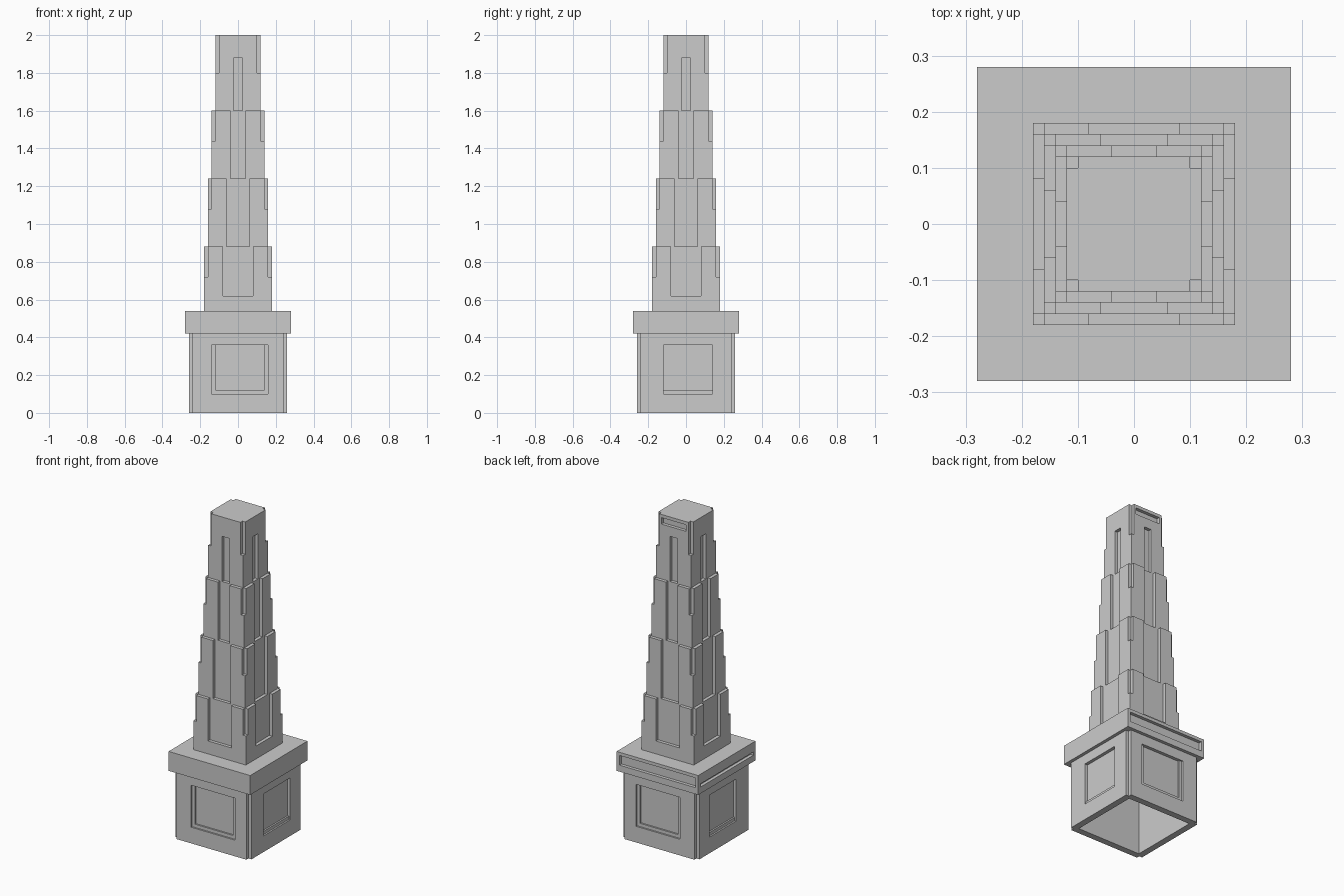
import bpy

if "Cube" in bpy.data.objects:
    bpy.data.objects.remove(bpy.data.objects["Cube"])


def box(name, x, y, z):
    """Axis-aligned box from (min, max) ranges."""
    bpy.ops.mesh.primitive_cube_add(
        size=1, location=[(r[0] + r[1]) / 2 for r in (x, y, z)])
    ob = bpy.context.object
    ob.name = name
    ob.scale = [r[1] - r[0] for r in (x, y, z)]
    bpy.ops.object.transform_apply(location=True, rotation=False, scale=True)
    return ob


def cut(ob, x, y, z):
    """Subtract a box and delete the cutter."""
    cutter = box("cutter", x, y, z)
    bpy.context.view_layer.objects.active = ob
    mod = ob.modifiers.new("cut", "BOOLEAN")
    mod.operation = "DIFFERENCE"
    mod.solver = "EXACT"
    mod.object = cutter
    bpy.ops.object.modifier_apply(modifier=mod.name)
    bpy.data.objects.remove(cutter, do_unlink=True)


def side(h, depth, sign, over=0.05):
    """Range reaching from outside the face at sign*h down to the given depth."""
    a, b = sign * (h + over), sign * (h - depth)
    return (min(a, b), max(a, b))


def notch_corners(ob, h, z, size=0.02):
    for sx in (-1, 1):
        for sy in (-1, 1):
            cut(ob, side(h, size, sx), side(h, size, sy), z)


# Plinth: hollow, open below, notched corners
H = 0.26
plinth = box("plinth", (-H, H), (-H, H), (0, 0.42))
cut(plinth, (-0.22, 0.22), (-0.22, 0.22), (-0.1, 0.5))
notch_corners(plinth, H, (-0.1, 0.5))

# Stepped window recesses on all four plinth faces
for s in (-1, 1):
    cut(plinth, (-0.14, 0.16), side(H, 0.01, s), (0.10, 0.36))
    cut(plinth, (-0.12, 0.14), side(H, 0.02, s), (0.12, 0.36))
    cut(plinth, side(H, 0.01, s), (-0.12, 0.14), (0.10, 0.36))
    cut(plinth, side(H, 0.02, s), (-0.12, 0.14), (0.12, 0.36))

# Overhanging ledge, hollow inside, with slots on the back and left
ledge = box("ledge", (-0.28, 0.28), (-0.28, 0.28), (0.42, 0.54))
cut(ledge, (-0.22, 0.22), (-0.22, 0.22), (0.3, 0.52))
cut(ledge, (-0.26, 0.26), side(0.28, 0.02, 1), (0.46, 0.52))
cut(ledge, side(0.28, 0.02, -1), (-0.26, 0.26), (0.46, 0.48))

# Shaft tiers: half width, z range, notch start, slot half width, slot z range
tiers = [
    (0.18, 0.54, 0.88, 0.72, 0.08, 0.62, 0.95),
    (0.16, 0.88, 1.24, 1.08, 0.06, 0.80, 1.30),
    (0.14, 1.24, 1.60, 1.44, 0.04, 1.15, 1.70),
    (0.12, 1.60, 2.00, 1.80, 0.025, 1.50, 1.88),
]
for i, (h, z0, z1, zn, w, s0, s1) in enumerate(tiers, 1):
    tier = box(f"shaft_tier_{i}", (-h, h), (-h, h), (z0, z1))
    notch_corners(tier, h, (zn, z1 + 0.1))
    for s in (-1, 1):
        cut(tier, (-w, w), side(h, 0.02, s), (s0, s1))
        cut(tier, side(h, 0.02, s), (-w, w), (s0, s1))

# Narrow slot under the top on the back
cut(tier, (-0.085, 0.085), side(0.12, 0.02, 1), (1.94, 1.98))
